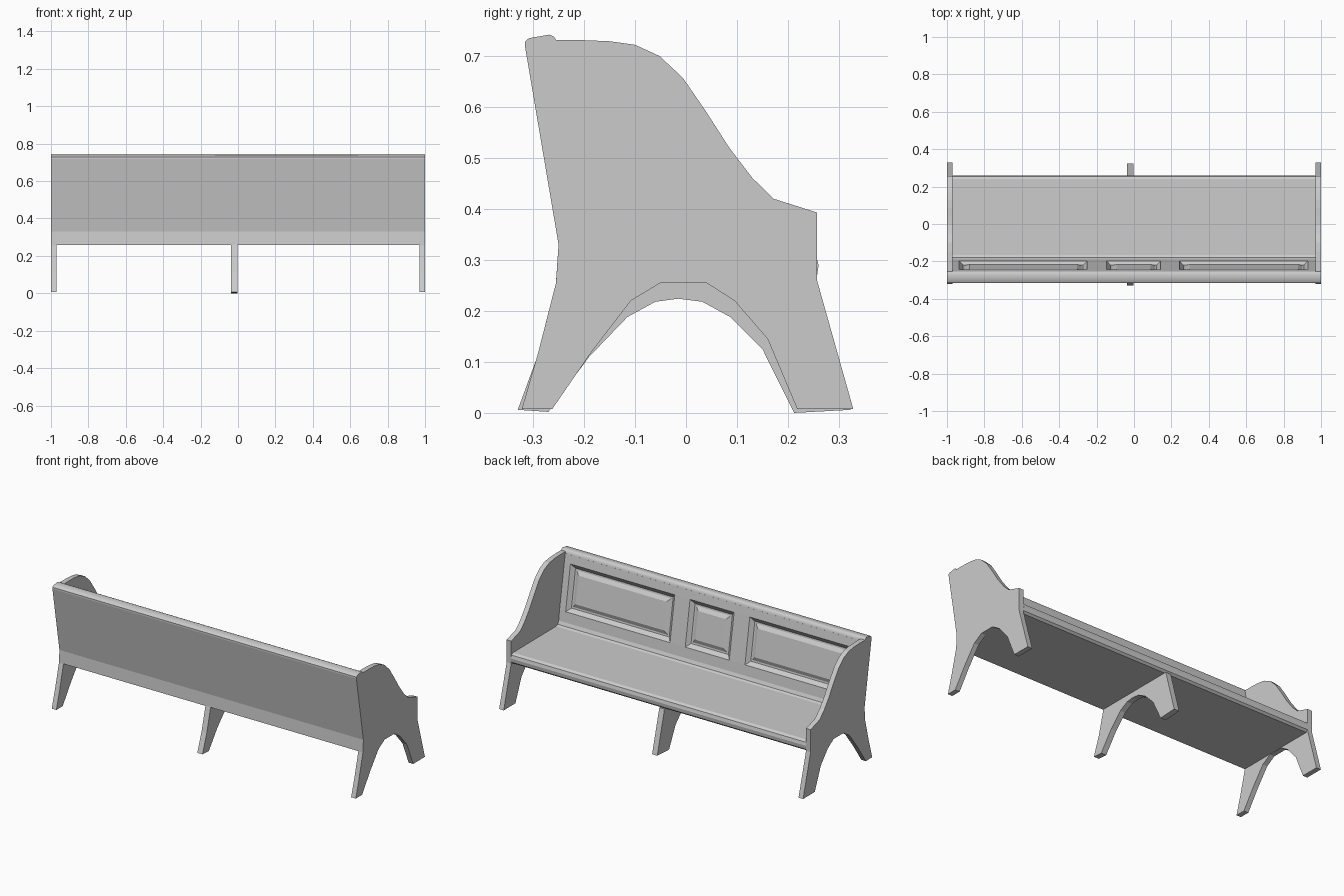
import bpy, bmesh

if "Cube" in bpy.data.objects:
    bpy.data.objects.remove(bpy.data.objects["Cube"])


def finish(bm, name, smooth=False):
    bmesh.ops.recalc_face_normals(bm, faces=bm.faces)
    mesh = bpy.data.meshes.new(name)
    bm.to_mesh(mesh)
    bm.free()
    ob = bpy.data.objects.new(name, mesh)
    bpy.context.collection.objects.link(ob)
    if smooth:
        bpy.ops.object.select_all(action='DESELECT')
        ob.select_set(True)
        bpy.context.view_layer.objects.active = ob
        bpy.ops.object.shade_smooth_by_angle(angle=0.8)
    return ob


def loft(profile, xs):
    """Extrude a closed (y, z) profile along x; returns bmesh and face lookup."""
    bm = bmesh.new()
    rings = [[bm.verts.new((x, y, z)) for y, z in profile] for x in xs]
    n = len(profile)
    faces = {}
    for i in range(len(xs) - 1):
        for j in range(n):
            k = (j + 1) % n
            faces[i, j] = bm.faces.new((rings[i][j], rings[i][k],
                                        rings[i + 1][k], rings[i + 1][j]))
    bm.faces.new(rings[0])
    bm.faces.new(rings[-1])
    return bm, faces


# Solid end panels with scrolled arm and arched feet
end_profile = [
    (-0.322, 0.008), (-0.29, 0.118), (-0.255, 0.255), (-0.25, 0.33),
    (-0.316, 0.72), (-0.305, 0.731), (-0.2, 0.731), (-0.15, 0.729),
    (-0.1, 0.722), (-0.052, 0.70), (-0.006, 0.657), (0.04, 0.59),
    (0.085, 0.52), (0.13, 0.461), (0.172, 0.42), (0.257, 0.393),
    (0.257, 0.26), (0.328, 0.008), (0.218, 0.008), (0.16, 0.145),
    (0.095, 0.22), (0.04, 0.255), (-0.05, 0.255), (-0.108, 0.22),
    (-0.185, 0.12), (-0.262, 0.008)]
for side, name in ((-1, "left_end_panel"), (1, "right_end_panel")):
    bm, _ = loft(end_profile, (side * 0.97, side * 1.0))
    finish(bm, name)

# Middle support with a lower arch
mid_profile = [
    (-0.33, 0.006), (-0.29, 0.115), (-0.253, 0.257), (0.255, 0.257),
    (0.323, 0.006), (0.212, 0.0), (0.15, 0.125), (0.087, 0.188),
    (0.032, 0.218), (-0.015, 0.224), (-0.06, 0.218), (-0.115, 0.188),
    (-0.19, 0.11), (-0.27, 0.002)]
bm, _ = loft(mid_profile, (-0.037, -0.003))
finish(bm, "middle_leg")

# Seat and backrest in one section; segment 7 carries the panels
body_profile = [
    (0.245, 0.257), (0.257, 0.268), (0.26, 0.29), (0.255, 0.309),
    (0.24, 0.318), (-0.165, 0.32), (-0.183, 0.332), (-0.197, 0.405),
    (-0.242, 0.672), (-0.251, 0.72), (-0.316, 0.72),
    (-0.25, 0.33), (-0.255, 0.257)]
# sharpen the cove between seat and back into a small curve
body_profile[6:7] = [(-0.18, 0.326), (-0.189, 0.345)]
PANEL = 8
xs = (-0.97, -0.935, -0.25, -0.147, 0.143, 0.243, 0.93, 0.97)
bm, faces = loft(body_profile, xs)
bmesh.ops.recalc_face_normals(bm, faces=bm.faces)
panels = [faces[i, PANEL] for i in (1, 3, 5)]
# Sunk moulding, flat groove, then raised field
for thickness, depth in ((0.022, -0.02), (0.010, 0.0), (0.022, 0.012)):
    bmesh.ops.inset_individual(bm, faces=panels, thickness=thickness,
                               depth=depth, use_even_offset=True)
finish(bm, "seat_and_back", smooth=False)

# Rounded top rail across the whole width
rail_profile = [
    (-0.316, 0.718), (-0.316, 0.728), (-0.308, 0.735), (-0.268, 0.742),
    (-0.259, 0.738), (-0.253, 0.729), (-0.251, 0.718)]
bm, _ = loft(rail_profile, (-1.0, 1.0))
finish(bm, "top_rail", smooth=True)
